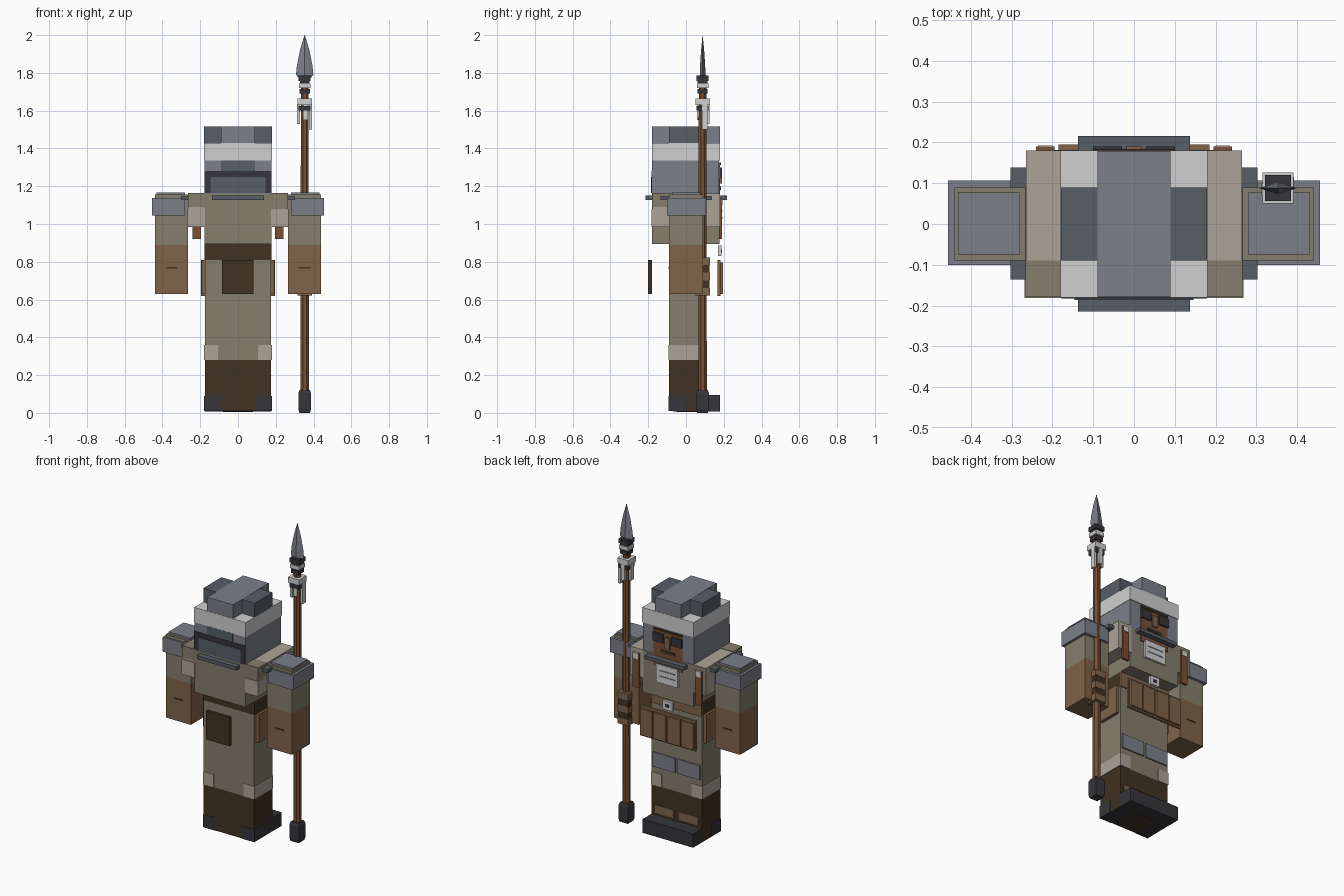
import bpy, bmesh
from math import pi, cos, sin

if "Cube" in bpy.data.objects:
    bpy.data.objects.remove(bpy.data.objects["Cube"], do_unlink=True)


def colour(name, r, g, b):
    lin = [((c / 255 + 0.055) / 1.055) ** 2.4 for c in (r, g, b)] + [1]
    m = bpy.data.materials.new(name)
    m.use_nodes = True
    m.diffuse_color = lin
    bsdf = next(n for n in m.node_tree.nodes if n.type == 'BSDF_PRINCIPLED')
    bsdf.inputs["Base Color"].default_value = lin
    bsdf.inputs["Roughness"].default_value = 0.9
    return m


TAN = colour("tan cloth", 133, 126, 108)
LIGHT = colour("light tan cloth", 171, 164, 151)
SLATE = colour("slate metal", 124, 128, 137)
DARK_SLATE = colour("dark slate metal", 87, 94, 102)
WHITE = colour("off white", 208, 208, 208)
BROWN = colour("brown leather", 128, 99, 73)
DARK_BROWN = colour("dark brown leather", 64, 50, 34)
BLACK = colour("charcoal", 54, 54, 59)
WOOD = colour("red brown wood", 122, 80, 51)


def finish(name, bm, mat):
    bmesh.ops.recalc_face_normals(bm, faces=bm.faces)
    me = bpy.data.meshes.new(name)
    bm.to_mesh(me)
    bm.free()
    me.materials.append(mat)
    ob = bpy.data.objects.new(name, me)
    bpy.context.collection.objects.link(ob)
    return ob


def box(name, mat, xs, ys, zs, mirror=False):
    """Box given by its ranges; mirror adds a twin on the other side."""
    bm = bmesh.new()
    for side in ((1, -1) if mirror else (1,)):
        vs = bmesh.ops.create_cube(bm, size=1)["verts"]
        for v in vs:
            p = [(r[0] + r[1]) / 2 + c * (r[1] - r[0]) for r, c in zip((xs, ys, zs), v.co)]
            v.co = (p[0] * side, p[1], p[2])
    return finish(name, bm, mat)


def square(name, mat, half, zs):
    """Square collar round the spear axis."""
    return box(name, mat, (SX - half, SX + half), (SY - half, SY + half), zs)


def spindle(name, mat, rings, sides, flat=1.0, turn=0.0):
    """Stack of polygon rings (radius, z) round the spear axis."""
    bm = bmesh.new()
    loops = [[bm.verts.new((SX + r * cos(turn + 2 * pi * i / sides),
                            SY + flat * r * sin(turn + 2 * pi * i / sides), z))
              for i in range(sides)] for r, z in rings]
    for a, b in zip(loops, loops[1:]):
        for i in range(sides):
            j = (i + 1) % sides
            bm.faces.new((a[i], a[j], b[j], b[i]))
    bm.faces.new(loops[0])
    bm.faces.new(loops[-1])
    return finish(name, bm, mat)


# Legs and feet
W, D = (-.176, .176), (-.09, .09)
box("trousers", TAN, W, D, (.28, .81))
box("boots", DARK_BROWN, W, D, (.01, .28))
box("foot", BLACK, W, (-.07, .18), (.008, .095))
box("sole_patch", DARK_BROWN, (-.08, .08), (-.05, .09), (.004, .03))
box("heel_corner", BLACK, (.09, .179), (-.093, 0), (.01, .09), True)
box("shin_patch", LIGHT, (.105, .179), (-.093, .093), (.28, .36), True)
box("knee_plate", SLATE, (.008, .165), (.08, .099), (.40, .49), True)
box("boot_strap", BROWN, (.02, .15), (.08, .096), (.11, .16), True)

# Belt, pouches and hip panels
box("belt", DARK_BROWN, (-.178, .178), (-.091, .088), (.81, .895))
box("belt_front", BROWN, (-.177, .177), (.08, .097), (.80, .895))
box("rear_pouch", DARK_BROWN, (-.084, .082), (-.20, -.18), (.63, .81))
box("hip_panel", BROWN, (.17, .194), (-.07, .075), (.63, .81), True)
box("pouch_backing", BROWN, (-.195, .195), (.168, .182), (.62, .81))
box("pouch_outer", BROWN, (.10, .185), (.18, .195), (.63, .795), True)
box("pouch_inner", BROWN, (.007, .093), (.18, .195), (.63, .795), True)
box("pouch_flap", DARK_BROWN, (.093, .10), (.18, .188), (.63, .795), True)
box("buckle", WHITE, (-.033, .033), (.17, .187), (.83, .885))
box("buckle_mark", BLACK, (-.012, .012), (.18, .19), (.848, .866))

# Chest
box("torso", TAN, (-.178, .178), (-.18, .178), (.895, 1.16))
wing = box("chest_side", LIGHT, (.17, .265), (-.178, .18), (.985, 1.162), True)
wing.data.materials.append(TAN)
for p in wing.data.polygons:
    p.material_index = int(p.normal.y < -.5)
box("chest_side_patch", LIGHT, (.175, .268), (-.182, -.13), (.985, 1.08), True)
box("shoulder_patch", TAN, (.175, .266), (-.179, -.09), (1.09, 1.165), True)
box("chest_strap", WOOD, (.195, .24), (.175, .19), (.92, 1.135), True)
box("strap_tip", WHITE, (.2, .235), (.18, .193), (1.10, 1.135), True)
box("chest_plate", WHITE, (-.075, .075), (.17, .19), (.99, 1.105))
for z in (1.03, 1.065):
    box("plate_line", SLATE, (-.055, .055), (.185, .192), (z, z + .007))
box("neck_scarf", WOOD, (-.1, .1), (.17, .184), (1.09, 1.15))
for y in (-.215, .18):
    box("collar_bar", DARK_SLATE, (-.137, .137), (y, y + .036), (1.128, 1.15))
box("shoulder_bar", DARK_SLATE, (.262, .303), (-.136, .138), (1.126, 1.147), True)

# Arms
A = (.266, .44)
box("sleeve", TAN, A, D, (.89, 1.155), True)
box("forearm", BROWN, A, D, (.63, .89), True)
box("shoulder_guard", SLATE, (.28, .456), (-.10, .107), (1.045, 1.137), True)
box("shoulder_cap", SLATE, (.28, .432), (-.075, .077), (1.12, 1.167), True)
for y in (-.093, .085):
    box("glove_seam", DARK_BROWN, (.32, .38), (y, y + .008), (.765, .772), True)

# Head and helmet
H = (-.178, .178)
box("helmet_base", SLATE, H, (-.179, .176), (1.14, 1.34))
box("helmet_band", WHITE, (-.18, .18), (-.18, .18), (1.335, 1.428))
box("helmet_crest", SLATE, (-.09, .09), (-.179, .179), (1.42, 1.516))
box("helmet_side_block", DARK_SLATE, (.08, .179), (-.09, .09), (1.42, 1.515), True)
box("rear_helmet_patch", DARK_SLATE, (-.09, .09), (-.181, -.17), (1.28, 1.335))
box("rear_frame", BLACK, H, (-.183, -.175), (1.165, 1.28))
box("rear_panel", DARK_SLATE, (-.146, .146), (-.186, -.18), (1.163, 1.25))

# Face
box("face", WOOD, (-.1, .1), (.17, .18), (1.15, 1.32))
box("brow", DARK_BROWN, (-.1, .1), (.172, .184), (1.312, 1.325))
box("goggle", BLACK, (.03, .1), (.17, .19), (1.245, 1.3), True)
box("nose", BROWN, (-.018, .018), (.17, .19), (1.215, 1.285))
box("mouth", DARK_BROWN, (-.05, .05), (.172, .184), (1.18, 1.198))

# Spear
SX, SY = .353, .088
spindle("spear_shaft", WOOD, [(.024, .1), (.022, 1.72)], 8, turn=pi / 8)
spindle("spear_butt", BLACK, [(.04, 0), (.047, .02), (.047, .105), (.038, .122)], 4, turn=pi / 4)
spindle("spear_blade", SLATE, [(.03, 1.77), (.046, 1.79), (.041, 1.84), (.025, 1.92), (.001, 2.0)],
        4, flat=.33)
for half, z0, z1, mat in ((.027, 1.69, 1.715, BLACK), (.031, 1.72, 1.745, WHITE),
                          (.026, 1.74, 1.76, BLACK), (.032, 1.757, 1.785, BLACK),
                          (.038, 1.63, 1.665, WHITE), (.032, 1.60, 1.625, BLACK)):
    square("spear_binding", mat, half, (z0, z1))
box("ribbon_side", WHITE, (.313, .329), (.07, .10), (1.53, 1.635))
box("ribbon_long", WHITE, (.377, .392), (.085, .115), (1.50, 1.635))
box("ribbon_front", WHITE, (.34, .365), (.11, .125), (1.53, 1.635))
box("ribbon_back", WHITE, (.345, .37), (.058, .066), (1.55, 1.635))
for i in range(5):
    z = .622 + i * .04
    square("grip_wrap", (BROWN, DARK_BROWN)[i % 2], .038 - .002 * (i % 2), (z, z + .04))
